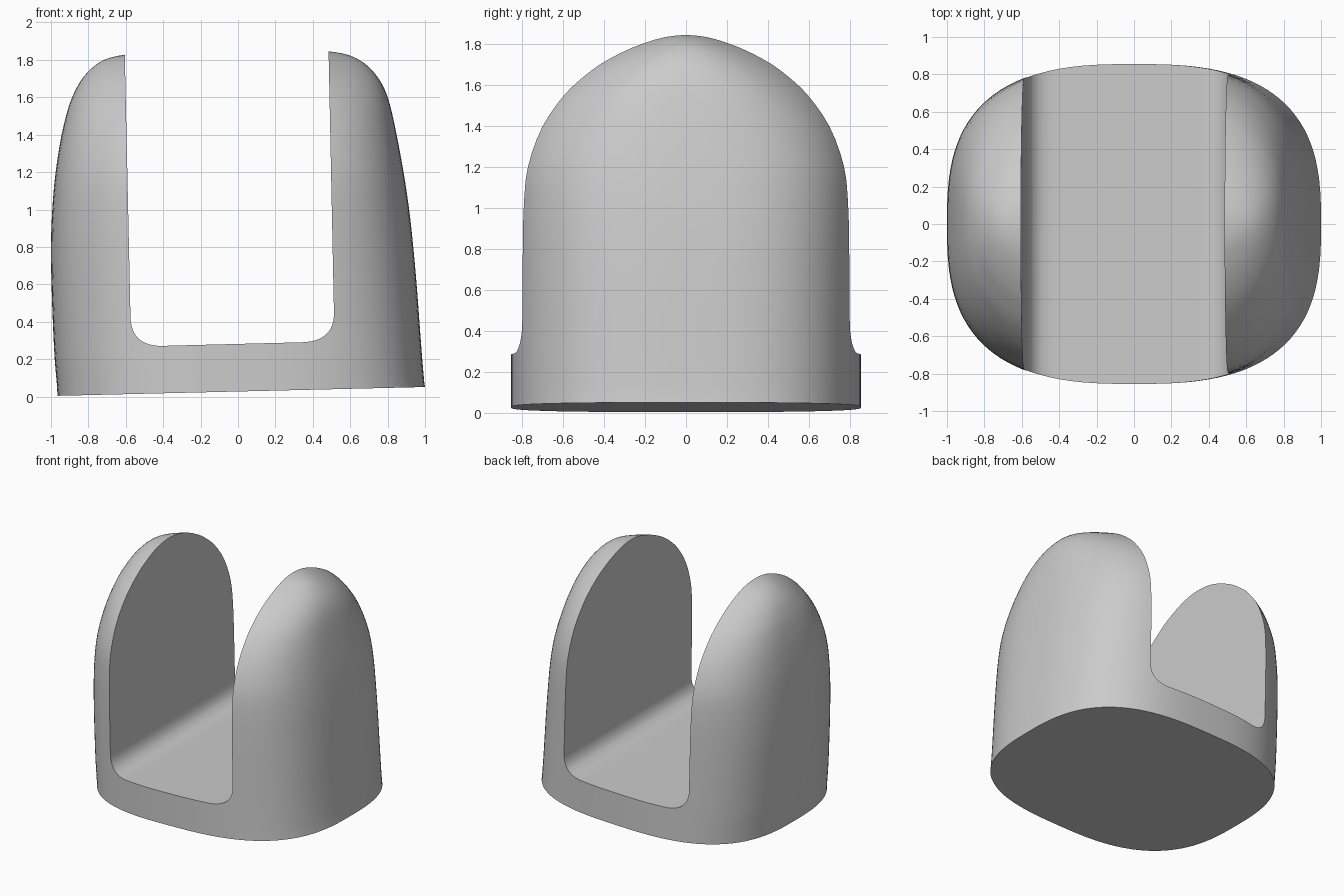
import bpy, bmesh, math
from mathutils import Vector

old = bpy.data.objects.get("Cube")
if old:
    bpy.data.objects.remove(old, do_unlink=True)

grey = bpy.data.materials.new("plain grey")
grey.use_nodes = True
colour = (0.6, 0.6, 0.6, 1)
grey.diffuse_color = colour
grey.node_tree.nodes["Principled BSDF"].inputs["Base Color"].default_value = colour


def make_object(name, bm):
    bmesh.ops.recalc_face_normals(bm, faces=bm.faces)
    mesh = bpy.data.meshes.new(name)
    bm.to_mesh(mesh)
    bm.free()
    obj = bpy.data.objects.new(name, mesh)
    bpy.context.collection.objects.link(obj)
    mesh.materials.append(grey)
    return obj


def smooth_steps(keys, steps):
    """Catmull-Rom interpolation through the key rows."""
    rows = []
    for i in range(len(keys) - 1):
        p = [keys[max(0, min(len(keys) - 1, i + k))] for k in (-1, 0, 1, 2)]
        for s in range(steps):
            t = s / steps
            rows.append([b + 0.5 * t * (c - a + t * (2*a - 5*b + 4*c - d + t * (3*(b - c) + d - a)))
                         for a, b, c, d in zip(*p)])
    return rows + [keys[-1]]


def ring(z, left, right, depth, power, count=112):
    points = []
    for i in range(count):
        a = math.tau * i / count
        c, s = math.cos(a), math.sin(a)
        x = math.copysign(abs(c) ** (2 / power), c) * (right if c > 0 else left)
        y = math.copysign(abs(s) ** (2 / power), s) * depth
        points.append(Vector((x, y, z)))
    return points


# Domed body: height, left reach, right reach, half depth, squareness
sections = [
    (0.03, 0.965, 1.0, 0.855, 2.8),
    (0.2, 0.98, 0.985, 0.855, 2.8),
    (0.4, 0.99, 0.97, 0.855, 2.8),
    (0.6, 0.997, 0.955, 0.855, 2.8),
    (0.8, 1.0, 0.937, 0.855, 2.8),
    (1.0, 0.993, 0.915, 0.853, 2.8),
    (1.2, 0.975, 0.885, 0.84, 2.75),
    (1.4, 0.943, 0.848, 0.78, 2.6),
    (1.55, 0.905, 0.815, 0.685, 2.45),
    (1.64, 0.868, 0.785, 0.6, 2.3),
    (1.71, 0.825, 0.745, 0.51, 2.2),
    (1.77, 0.765, 0.69, 0.4, 2.1),
    (1.81, 0.69, 0.63, 0.3, 2.0),
    (1.835, 0.56, 0.555, 0.21, 2.0),
    (1.848, 0.45, 0.46, 0.12, 2.0),
]
bm = bmesh.new()
loops = []
for n, row in enumerate(smooth_steps(sections, 3)):
    pts = ring(*row)
    if n == 0:                       # slanted underside
        for p in pts:
            p.z = 0.027 + 0.024 * p.x
    loops.append([bm.verts.new(p) for p in pts])
for low, high in zip(loops, loops[1:]):
    for i in range(len(low)):
        j = (i + 1) % len(low)
        bm.faces.new((low[i], low[j], high[j], high[i]))
bm.faces.new(loops[0])
bm.faces.new(loops[-1])
body = make_object("cradle_body", bm)


# Slot cutter: U-shaped profile with rounded lower corners
def corner(a, b, c, steps=12):
    a, b, c = Vector(a), Vector(b), Vector(c)
    return [a.lerp(b, i / steps).lerp(b.lerp(c, i / steps), i / steps) for i in range(steps + 1)]


profile = [Vector((-0.609, 2))]
profile += corner((-0.575, 0.43), (-0.573, 0.266), (-0.4, 0.271))
profile += corner((0.34, 0.29), (0.516, 0.295), (0.513, 0.45))
profile.append(Vector((0.481, 2)))
bm = bmesh.new()
face = bm.faces.new([bm.verts.new((p.x, -1.2, p.y)) for p in profile])
extruded = bmesh.ops.extrude_face_region(bm, geom=[face])["geom"]
moved = [g for g in extruded if isinstance(g, bmesh.types.BMVert)]
bmesh.ops.translate(bm, verts=moved, vec=(0, 2.4, 0))
cutter = make_object("slot_cutter", bm)
cutter.hide_render = True

# Cut the slot and shade
cut = body.modifiers.new("slot", "BOOLEAN")
cut.operation = "DIFFERENCE"
cut.solver = "EXACT"
cut.object = cutter
bpy.ops.object.select_all(action="DESELECT")
bpy.context.view_layer.objects.active = body
body.select_set(True)
bpy.ops.object.modifier_apply(modifier=cut.name)
bpy.data.objects.remove(cutter, do_unlink=True)
bpy.ops.object.shade_smooth_by_angle(angle=math.radians(35))
